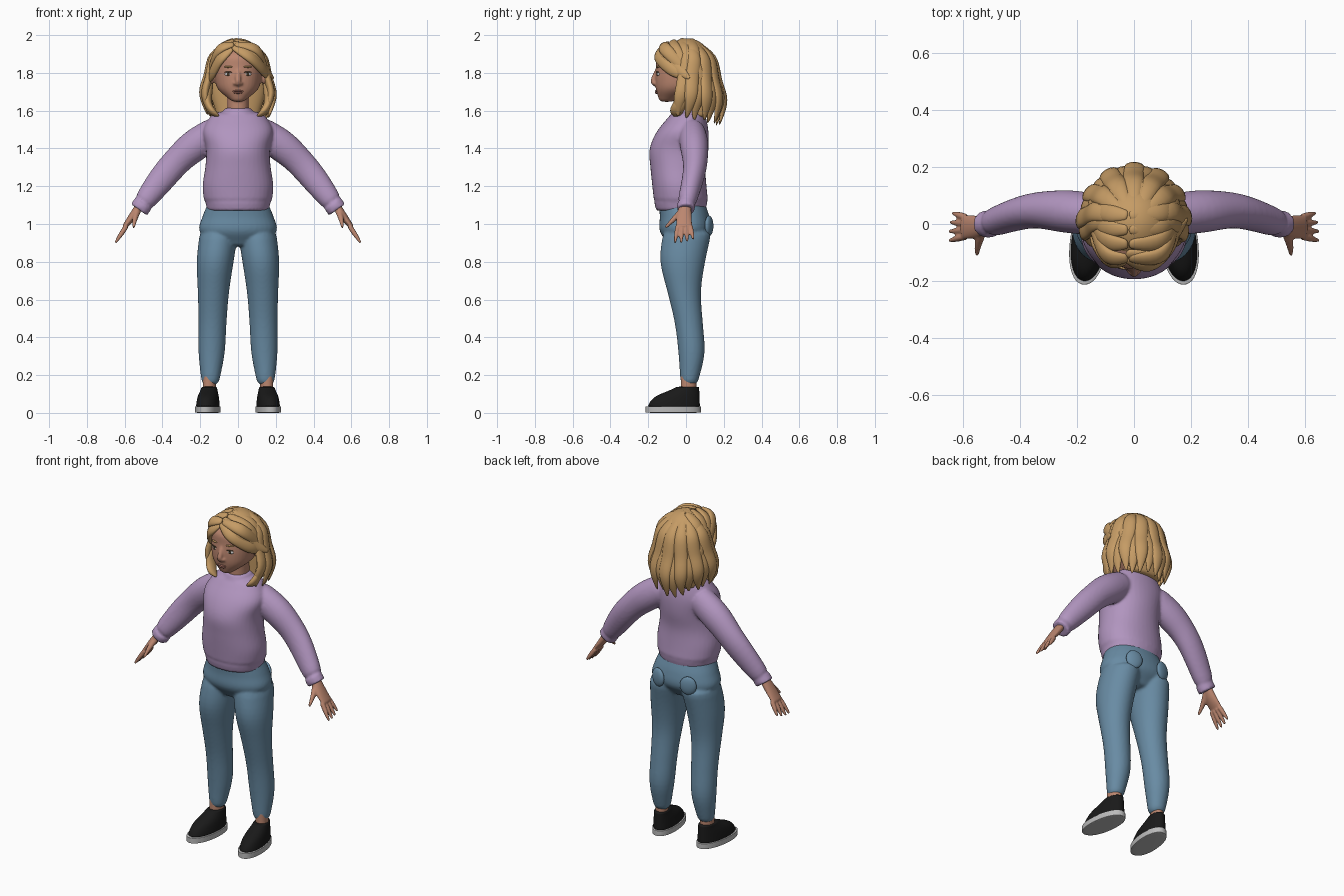
import bpy, bmesh, math, random
from mathutils import Vector, Matrix

random.seed(4)
cube = bpy.data.objects.get("Cube")
if cube:
    bpy.data.objects.remove(cube)


def material(name, red, green, blue):
    mat = bpy.data.materials.new(name)
    mat.use_nodes = True
    mat.diffuse_color = (red, green, blue, 1)
    shader = mat.node_tree.nodes["Principled BSDF"]
    shader.inputs["Base Color"].default_value = mat.diffuse_color
    return mat


hair_mat = material("honey hair", .56, .33, .13)
skin_mat = material("warm skin", .5, .24, .16)
lip_mat = material("lip rose", .42, .17, .13)
knit_mat = material("lilac knit", .44, .3, .52)
denim_mat = material("blue denim", .14, .26, .37)
black_mat = material("black canvas", .01, .01, .01)
sole_mat = material("pale rubber", .5, .5, .5)
white_mat = material("eye white", .6, .6, .6)
brown_mat = material("dark brown", .06, .04, .02)


def spline(keys, t):
    """Smooth value at t from evenly spaced keys (numbers or vectors)."""
    last = len(keys) - 1
    i = max(min(int(t * last), last - 1), 0)
    f = t * last - i
    a, b = keys[i], keys[min(i + 1, last)]
    enter = (b - keys[max(i - 1, 0)]) / 2
    leave = (keys[min(i + 2, last)] - a) / 2
    ease = f * f * (3 - 2 * f)
    return a + (b - a) * ease + enter * (f * (1 - f) ** 2) - leave * (f * f * (1 - f))


def loft(bm, rings, sides, power=2.0):
    """Skin closed superellipse rings given as (centre, axis, axis)."""
    loops = []
    for centre, u, v in rings:
        loop = []
        for i in range(sides):
            angle = math.tau * i / sides
            x, y = math.cos(angle), math.sin(angle)
            bulge = (abs(x) ** power + abs(y) ** power) ** (-1 / power)
            loop.append(bm.verts.new(centre + (u * x + v * y) * bulge))
        loops.append(loop)
    for lower, upper in zip(loops, loops[1:]):
        for i in range(sides):
            j = (i + 1) % sides
            bm.faces.new((lower[i], lower[j], upper[j], upper[i]))
    bm.faces.new(loops[0])
    bm.faces.new(loops[-1])


def column(bm, bottom, top, half, front, back, shift=(0,), power=2.2):
    """Upright form: half widths, front and back depths from bottom to top."""
    rings, steps = [], 14
    for i in range(steps + 1):
        t = i / steps
        y_front, y_back = spline(front, t), spline(back, t)
        centre = Vector((spline(shift, t), (y_front + y_back) / 2, bottom + (top - bottom) * t))
        across = Vector((spline(half, t), 0, 0))
        rings.append((centre, across, Vector((0, (y_back - y_front) / 2, 0))))
    loft(bm, rings, 20, power)


def limb(bm, path, widths, depths, out, side=1, steps=10, sides=12):
    """Bent form along a path; out(point) gives the direction of its depth."""
    keys = [Vector((x * side, y, z)) for x, y, z in path]
    points = [spline(keys, i / steps) for i in range(steps + 1)]
    rings = []
    for i, point in enumerate(points):
        along = (points[min(i + 1, steps)] - points[max(i - 1, 0)]).normalized()
        u = along.cross(out(point)).normalized()
        v = u.cross(along)
        rings.append((point, u * spline(widths, i / steps), v * spline(depths, i / steps)))
    loft(bm, rings, sides)


def sideways(point):
    return Vector((0, 1, 0))


def from_head(point):
    return point - Vector((0, 0, 1.8))


def lock(bm, path, width, side=1):
    """Flattened, tapering lock of hair lying on the skull."""
    widths = [width * k for k in (.5, 1, 1, .9, .15)]
    limb(bm, path, widths, [w * .55 for w in widths], from_head, side, sides=8)


def ball(bm, at, size, turn=0):
    matrix = Matrix.Translation(at) @ Matrix.Rotation(turn, 4, 'Z') @ Matrix.Diagonal((*size, 1))
    bmesh.ops.create_uvsphere(bm, u_segments=16, v_segments=10, radius=1, matrix=matrix)


def finish(bm, name, mat, voxel=0):
    bmesh.ops.recalc_face_normals(bm, faces=bm.faces)
    mesh = bpy.data.meshes.new(name)
    bm.to_mesh(mesh)
    bm.free()
    mesh.materials.append(mat)
    mesh.shade_smooth()
    obj = bpy.data.objects.new(name, mesh)
    bpy.context.scene.collection.objects.link(obj)
    rounding = obj.modifiers.new("round", 'SUBSURF')
    rounding.levels = rounding.render_levels = 1
    if voxel:
        fuse = obj.modifiers.new("fuse", 'REMESH')
        fuse.mode = 'VOXEL'
        fuse.voxel_size = voxel
        fuse.use_smooth_shade = True
        obj.modifiers.new("soften", 'SMOOTH').iterations = 4


# Sweater: torso, hem, neckband, sleeves and cuffs, fused together
bm = bmesh.new()
column(bm, 1.1, 1.6, half=[.18, .19, .175, .17, .19, .13],
       front=[-.17, -.18, -.19, -.195, -.15, -.07], back=[.12, .11, .105, .12, .12, .1])
column(bm, 1.07, 1.12, half=[.165, .175], front=[-.16, -.17], back=[.105, .115])
column(bm, 1.58, 1.615, half=[.09, .07], front=[-.08, -.065], back=[.09, .08])
sleeve = [(.1, .03, 1.5), (.25, .045, 1.4), (.37, .045, 1.28), (.51, 0, 1.1)]
cuff = [(.5, 0, 1.11), (.525, 0, 1.075)]
for side in (1, -1):
    limb(bm, sleeve, [.08, .09, .08, .075, .055], [.07, .08, .07, .06, .05], sideways, side)
    limb(bm, cuff, [.055], [.05], sideways, side)
finish(bm, "sweater", knit_mat, voxel=.008)

# Jeans: pelvis and legs, fused together
bm = bmesh.new()
column(bm, .88, 1.12, half=[.13, .207, .19, .16], front=[-.09, -.14, -.14, -.145],
       back=[.07, .13, .125, .1])
for side in (1, -1):
    column(bm, .14, .98, half=[.045, .07, .075, .084, .1, .102],
           front=[-.03, -.04, -.06, -.1, -.14, -.12], back=[.06, .1, .09, .08, .105, .14],
           shift=[side * x for x in (.147, .14, .135, .13, .12, .1)], power=2)
finish(bm, "jeans", denim_mat, voxel=.008)

# Back pockets: thin rounded pads on the seat
bm = bmesh.new()
for side in (1, -1):
    ball(bm, (side * .1, .122, .99), (.05, .02, .055), side * -.3)
finish(bm, "back_pockets", denim_mat)


# Slip-on shoes with toes turned out, rubber soles, and bare ankles
def shoe_part(name, mat, **shape):
    bm = bmesh.new()
    column(bm, **shape)
    for vert in bm.verts:
        vert.co.x -= side * (vert.co.y + .05) / 10
    finish(bm, name, mat)


for side, label in ((1, "left"), (-1, "right")):
    place = [side * .158]
    shoe_part(label + "_shoe", black_mat, bottom=.03, top=.14, half=[.062, .055, .04],
              front=[-.205, -.165, -.05], back=[.075, .073, .07], shift=place)
    shoe_part(label + "_sole", sole_mat, bottom=0, top=.036, half=[.067],
              front=[-.215], back=[.08], shift=place)
    shoe_part(label + "_ankle", skin_mat, bottom=.1, top=.2, half=[.035],
              front=[-.028], back=[.055], shift=place)

# Hands: flat palm, four spread fingers and a thumb
palm = [(.505, 0, 1.12), (.555, -.01, 1.045), (.605, -.01, .98)]
thumb = [(.53, -.015, 1.075), (.545, -.06, 1.03), (.553, -.11, .98)]
for side, label in ((1, "left"), (-1, "right")):
    bm = bmesh.new()
    limb(bm, palm, [.022, .022, .012], [.028, .042, .045], sideways, side)
    limb(bm, thumb, [.018, .015, .007], [.02, .015, .007], lambda p: Vector((0, .6, .8)), side)
    for k in range(4):
        spread = k / 1.5 - 1
        reach = 1 - .2 * max(spread, 0)
        knuckle = Vector((.59, .033 * spread - .01, .99))
        tip = knuckle + Vector((.06 * reach, .016 * spread, -.09 * reach))
        limb(bm, [knuckle, tip], [.014, .013, .006], [.013, .012, .006], sideways, side)
    finish(bm, label + "_hand", skin_mat, voxel=.005)

# Head, neck, nose and ears
bm = bmesh.new()
column(bm, 1.55, 1.7, half=[.058], front=[-.06], back=[.07])
column(bm, 1.645, 1.96, half=[.03, .105, .125, .128, .12, .05],
       front=[-.14, -.16, -.165, -.16, -.15, -.06], back=[-.07, .07, .12, .13, .13, .06])
nose = [(0, -.15, 1.82), (0, -.174, 1.755), (0, -.155, 1.733)]
limb(bm, nose, [.012, .016, .01], [.012, .015, .008], sideways)
for side in (1, -1):
    ball(bm, (side * .015, -.165, 1.744), (.011, .012, .009))
    ball(bm, (side * .138, -.02, 1.78), (.014, .025, .04), side * .5)
finish(bm, "head", skin_mat, voxel=.006)


# Eyes, lashes, brows and lips
def face_pair(name, mat, depth, height, size):
    bm = bmesh.new()
    for side in (1, -1):
        ball(bm, (side * .052, depth, height), size, side * .35)
    finish(bm, name, mat)


face_pair("eyes", white_mat, -.145, 1.793, (.02, .01, .01))
face_pair("irises", brown_mat, -.153, 1.793, (.008, .004, .009))
face_pair("lashes", brown_mat, -.151, 1.804, (.022, .006, .003))
face_pair("brows", hair_mat, -.15, 1.832, (.025, .006, .005))
bm = bmesh.new()
ball(bm, (0, -.155, 1.704), (.03, .01, .005))
ball(bm, (0, -.155, 1.695), (.024, .01, .006))
finish(bm, "lips", lip_mat)

# Hair core: skull cap and inner mass behind the neck
bm = bmesh.new()
ball(bm, (0, .005, 1.84), (.142, .142, .145))
column(bm, 1.56, 1.85, half=[.11, .15, .135], front=[.03, .02], back=[.13, .165, .14])
finish(bm, "hair_core", hair_mat)

# Long locks falling from the crown around the back and sides
bm = bmesh.new()
reach = [.03, .125, .143, .155, .178, .17, .15]
count = 15
for k in range(count):
    around = 2 * k / (count - 1) - 1
    end = 1.52 + .05 * abs(around) + random.uniform(-.01, .02)
    path = []
    for i, radius in enumerate(reach):
        fall = i / (len(reach) - 1)
        angle = around * math.radians(80 + 25 * fall) + random.uniform(-.05, .05) * fall
        radius += .01 * (k % 2)
        path.append((radius * math.sin(angle), radius * math.cos(angle) * (1 + fall / 10),
                     1.97 + (end - 1.97) * fall))
    lock(bm, path, .042)

# Sweeps from the parting over each side of the skull
for side in (1, -1):
    for k in range(4):
        y = k / 20 - .12
        lock(bm, [(-.02 * side, y, 1.98 - 2 * y * y), (.1, y + .01, 1.925),
                  (.14, y / 2 + .05, 1.82), (.15, y / 2 + .08, 1.74)], .036, side)
finish(bm, "hair_locks", hair_mat)

# Fringe: broad sweep to the left, shorter one to the right, strands by the face
bm = bmesh.new()
lock(bm, [(-.03, -.12, 1.94), (.06, -.145, 1.89), (.13, -.08, 1.82), (.16, 0, 1.77)], .036)
lock(bm, [(-.03, -.1, 1.96), (.08, -.12, 1.91), (.14, -.04, 1.82), (.19, .02, 1.77)], .036)
lock(bm, [(-.03, -.13, 1.93), (-.09, -.13, 1.88), (-.13, -.08, 1.81), (-.15, -.03, 1.75)], .034)
for side in (1, -1):
    lock(bm, [(.14, .01, 1.76), (.16, -.02, 1.66), (.14, -.05, 1.6), (.1, -.06, 1.57)], .04, side)
finish(bm, "fringe", hair_mat)
